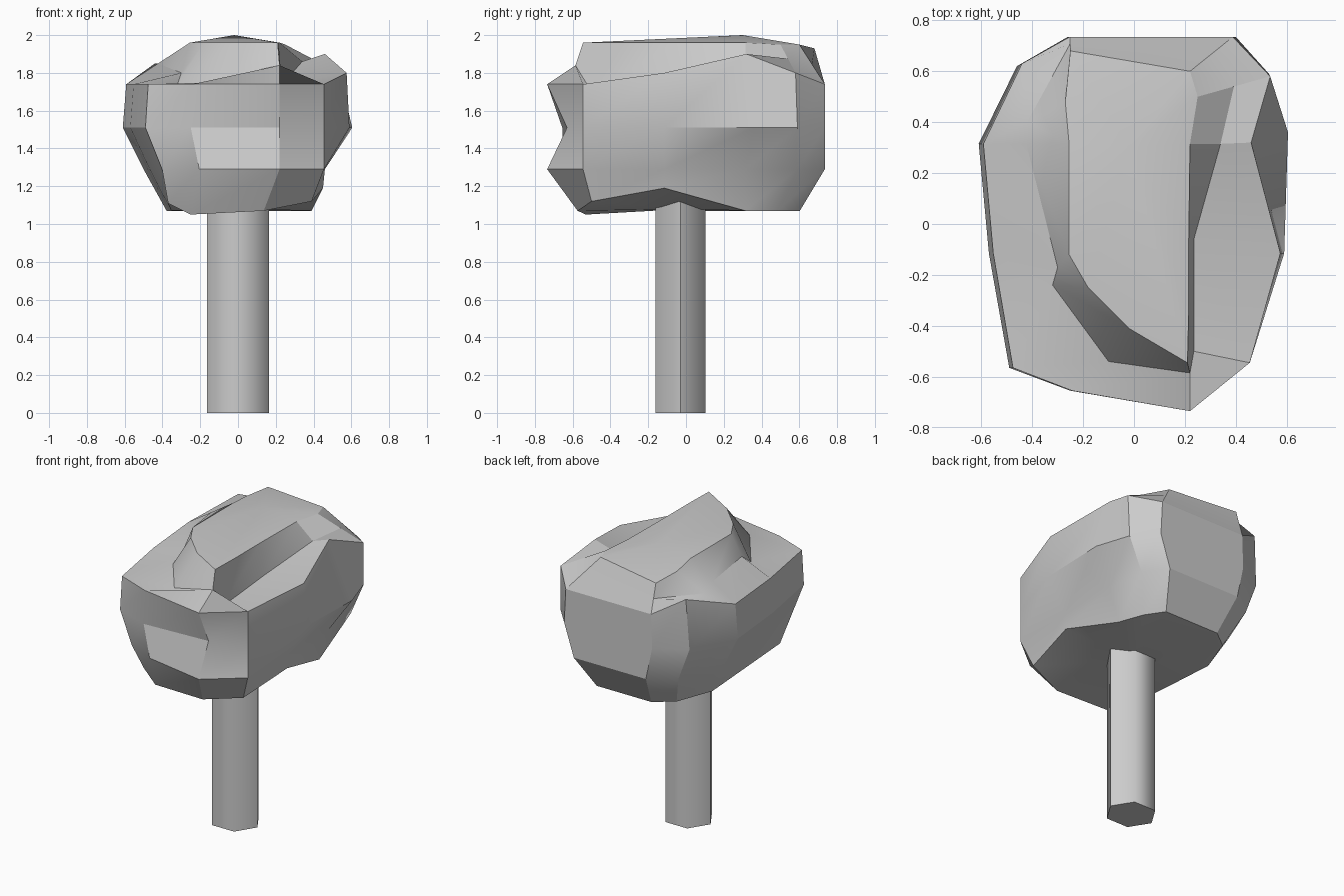
import bpy, bmesh, math
from mathutils import Vector

if "Cube" in bpy.data.objects:
    bpy.data.objects.remove(bpy.data.objects["Cube"])


def finish(name, bm, angle):
    bmesh.ops.recalc_face_normals(bm, faces=bm.faces)
    mesh = bpy.data.meshes.new(name)
    bm.to_mesh(mesh)
    bm.free()
    obj = bpy.data.objects.new(name, mesh)
    bpy.context.collection.objects.link(obj)
    bpy.ops.object.select_all(action='DESELECT')
    obj.select_set(True)
    bpy.context.view_layer.objects.active = obj
    bpy.ops.object.shade_smooth_by_angle(angle=math.radians(angle))
    return obj


# Trunk: six-sided post reaching up to the crown
bm = bmesh.new()
rim = [(0.165 * math.cos(i * math.pi / 3), 0.153 * math.sin(i * math.pi / 3) - 0.028) for i in range(6)]
base = bm.faces.new([bm.verts.new((x, y, 0)) for x, y in rim])
out = bmesh.ops.extrude_face_region(bm, geom=[base], use_keep_orig=True)
bmesh.ops.translate(bm, vec=(0, 0, 1.13), verts=[g for g in out["geom"] if isinstance(g, bmesh.types.BMVert)])
finish("trunk", bm, 61)

# Crown: plan outline, scaled at each height, with local lumps and dents
plan = [(0.22, -0.70), (0.455, -0.545), (0.59, -0.115), (0.605, 0.36), (0.53, 0.59),
        (0.40, 0.735), (-0.26, 0.735), (-0.46, 0.62), (-0.61, 0.315),
        (-0.57, -0.115), (-0.49, -0.565), (-0.25, -0.655)]
levels = [(1.07, 0.62, 0.82), (1.29, 0.82, 1.0), (1.51, 1.0, 1.0), (1.74, 0.97, 1.0)]
tweaks = {
    (0, 1): (0.39, -0.50, 1.12), (0, 2): (0.45, -0.115, 1.19), (0, 3): (0.39, 0.315, 1.07),
    (0, 10): (-0.37, -0.48, 1.11), (0, 11): (-0.25, -0.53, 1.05),
    (1, 0): (0.22, -0.735, 1.29), (1, 1): (0.455, -0.545, 1.29),
    (1, 2): (0.46, -0.115, 1.29), (1, 3): (0.46, 0.315, 1.29),
    (2, 0): (0.22, -0.63, 1.51), (3, 0): (0.22, -0.735, 1.74), (3, 1): (0.455, -0.545, 1.74),
    (3, 2): (0.575, -0.115, 1.80), (3, 3): (0.46, 0.32, 1.90),
    (3, 4): (0.535, 0.58, 1.80), (3, 7): (-0.44, 0.63, 1.85),
}
# Hollows between the shoulder and the top ridge
hollows = {0: (0.22, -0.585, 1.84), 1: (0.235, -0.50, 1.70), 2: (0.235, -0.06, 1.74),
           3: (0.34, 0.315, 1.86), 7: (-0.42, 0.40, 1.80), 9: (-0.30, -0.17, 1.80),
           10: (-0.32, -0.24, 1.74), 11: (-0.10, -0.54, 1.75)}
# Rim of the flat top
top = [(0.21, -0.545, 1.96), (0.215, -0.34, 1.96), (0.215, -0.06, 1.96), (0.22, 0.315, 1.96),
       (0.25, 0.50, 1.95), (0.22, 0.60, 1.95), (-0.25, 0.68, 1.93), (-0.27, 0.48, 1.94),
       (-0.255, 0.315, 1.96), (-0.255, -0.12, 1.96), (-0.18, -0.25, 1.96), (-0.02, -0.41, 1.96)]

rings = []
for i, (z, sx, sy) in enumerate(levels):
    rings.append([Vector(tweaks.get((i, j), (x * sx, y * sy, z))) for j, (x, y) in enumerate(plan)])
top = [Vector(p) for p in top]
rings.append([Vector(hollows[j]) if j in hollows else rings[3][j].lerp(top[j], 0.5)
              for j in range(len(plan))])
rings.append(top)

bm = bmesh.new()
rings = [[bm.verts.new(p) for p in ring] for ring in rings]
n = len(plan)
for a, b in zip(rings, rings[1:]):
    for j in range(n):
        k = (j + 1) % n
        bm.faces.new((a[j], a[k], b[k], b[j]))
# Close the top and underside with fans
for ring, centre in ((rings[0], (0, 0, 1.08)), (rings[-1], (-0.02, 0.3, 2.0))):
    c = bm.verts.new(centre)
    for j in range(n):
        bm.faces.new((ring[j], ring[(j + 1) % n], c))
finish("crown", bm, 25)
